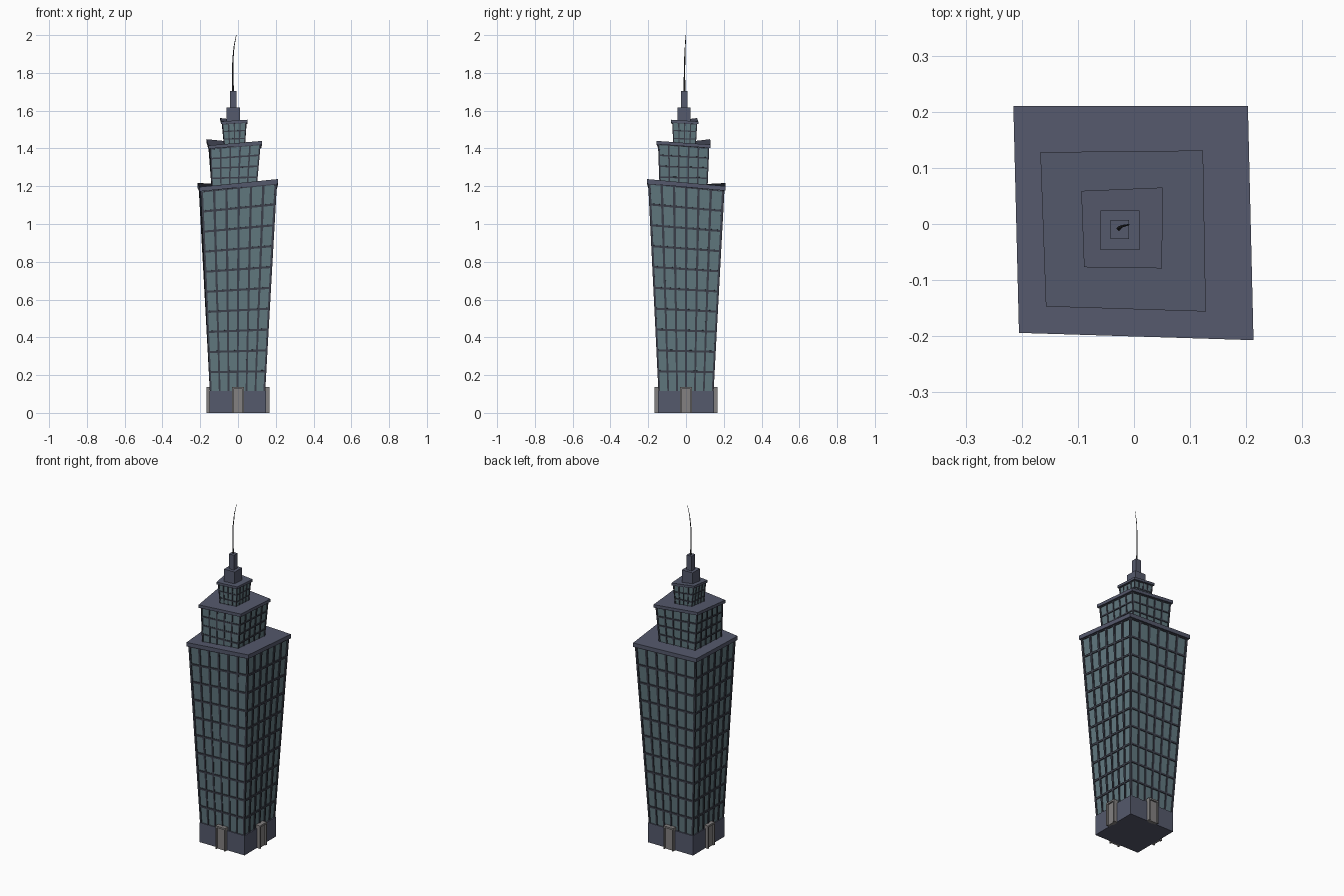
import bpy
from mathutils import Vector

if "Cube" in bpy.data.objects:
    bpy.data.objects.remove(bpy.data.objects["Cube"])


def material(name, rgb):
    m = bpy.data.materials.new(name)
    m.diffuse_color = (*rgb, 1)
    m.use_nodes = True
    m.node_tree.nodes["Principled BSDF"].inputs["Base Color"].default_value = m.diffuse_color
    return m


SLATE = material("slate", (0.09, 0.10, 0.15))
GLASS = material("glass", (0.12, 0.19, 0.215))
FRAME = material("frame", (0.045, 0.05, 0.07))
STONE = material("stone", (0.23, 0.22, 0.22))
METAL = material("metal", (0.04, 0.04, 0.045))

HEX = [(3, 2, 1, 0), (4, 5, 6, 7), (0, 1, 5, 4), (1, 2, 6, 5), (2, 3, 7, 6), (3, 0, 4, 7)]


def hexes(name, blocks, mat):
    """One object made of six-sided blocks, each given as lower ring + upper ring."""
    verts, faces = [], []
    for b in blocks:
        n = len(verts)
        verts += [tuple(p) for p in b]
        faces += [tuple(i + n for i in f) for f in HEX]
    me = bpy.data.meshes.new(name)
    me.from_pydata(verts, [], faces)
    me.materials.append(mat)
    ob = bpy.data.objects.new(name, me)
    bpy.context.collection.objects.link(ob)
    return ob


def rect(x0, x1, y0, y1, z):
    return [Vector(p) for p in ((x0, y0, z), (x1, y0, z), (x1, y1, z), (x0, y1, z))]


def box(x0, x1, y0, y1, z0, z1):
    return rect(x0, x1, y0, y1, z0) + rect(x0, x1, y0, y1, z1)


def tier(name, low, roof, thick, overhang, cols, rows, bar, depth):
    """Flared glass body with a raised window grid and a crooked roof slab."""
    down = Vector((0, 0, -thick))
    mid = (roof[0] + roof[1] + roof[2] + roof[3]) / 4
    top = []
    for p in roof:
        d = Vector((p.x - mid.x, p.y - mid.y, 0))
        top.append(p + down - d.normalized() * overhang * 1.414)
    hexes(name + "_glass", [low + [p + Vector((0, 0, 0.004)) for p in top]], GLASS)
    hexes(name + "_roof", [[p + down for p in roof] + roof], SLATE)

    bars = []
    for i in range(4):
        j = (i + 1) % 4
        a, b, c, d = low[i], low[j], top[j], top[i]
        n = (b - a).cross(d - a).normalized() * depth
        w = bar / ((b - a).length + (c - d).length)
        h = bar / 2 / (d - a).length

        def at(u, v):
            return a.lerp(b, u).lerp(d.lerp(c, u), v)

        def patch(u0, u1, v0, v1):
            q = [at(u0, v0), at(u1, v0), at(u1, v1), at(u0, v1)]
            bars.append([p - n for p in q] + [p + n for p in q])

        for k in range(cols + 1):
            patch(k / cols - w, k / cols + w, 0, 1)
        for k in range(rows + 1):
            v = k / rows
            patch(0, 1, max(v - h, 0), min(v + h, 1))
    hexes(name + "_window_grid", bars, FRAME)


# Ground floor
hexes("base", [box(-0.15, 0.147, -0.148, 0.148, 0, 0.117)], SLATE)

# Three glazed tiers, each leaning and flaring outward
tier("lower_tower", rect(-0.144, 0.139, -0.141, 0.141, 0.11),
     [Vector(p) for p in ((-0.205, -0.194, 1.196), (0.213, -0.207, 1.238),
                          (0.203, 0.21, 1.200), (-0.215, 0.21, 1.217))],
     0.024, 0.013, 6, 10, 0.011, 0.005)
tier("middle_tower", rect(-0.136, 0.095, -0.136, 0.11, 1.19),
     [Vector(p) for p in ((-0.157, -0.147, 1.416), (0.128, -0.156, 1.440),
                          (0.123, 0.131, 1.420), (-0.167, 0.128, 1.449))],
     0.018, 0.012, 5, 4, 0.008, 0.004)
tier("upper_tower", rect(-0.071, 0.034, -0.064, 0.049, 1.41),
     [Vector(p) for p in ((-0.089, -0.077, 1.543), (0.050, -0.079, 1.552),
                          (0.051, 0.065, 1.543), (-0.094, 0.059, 1.561))],
     0.014, 0.009, 4, 3, 0.006, 0.003)

# Stepped cap
hexes("cap_block", [box(-0.06, 0.01, -0.046, 0.024, 1.53, 1.617)], SLATE)
hexes("mast_block", [box(-0.042, -0.009, -0.027, 0.007, 1.61, 1.705)], SLATE)

# Doorways on all four sides
for k, side in enumerate(("front", "right", "back", "left")):
    parts = [box(-0.032, -0.024, -0.168, -0.14, 0, 0.137),
             box(0.024, 0.032, -0.168, -0.14, 0, 0.137),
             box(-0.024, 0.024, -0.168, -0.14, 0.127, 0.137)]
    frame = hexes(side + "_door_frame", parts, STONE)
    panel = hexes(side + "_door", [box(-0.024, 0.024, -0.16, -0.14, 0, 0.127)], STONE)
    frame.rotation_euler.z = panel.rotation_euler.z = k * 1.5707963

# Bent, tapering antenna
path = [(-0.026, -0.008, 1.70, 1.0), (-0.028, -0.008, 1.79, 0.85),
        (-0.027, -0.007, 1.87, 0.7), (-0.021, -0.004, 1.94, 0.5), (-0.009, -0.001, 2.0, 0.25)]
cu = bpy.data.curves.new("antenna", "CURVE")
cu.dimensions = "3D"
cu.bevel_depth = 0.0045
cu.bevel_resolution = 0
cu.use_fill_caps = True
sp = cu.splines.new("POLY")
sp.points.add(len(path) - 1)
for pt, (x, y, z, r) in zip(sp.points, path):
    pt.co = (x, y, z, 1)
    pt.radius = r
cu.materials.append(METAL)
bpy.context.collection.objects.link(bpy.data.objects.new("antenna", cu))
